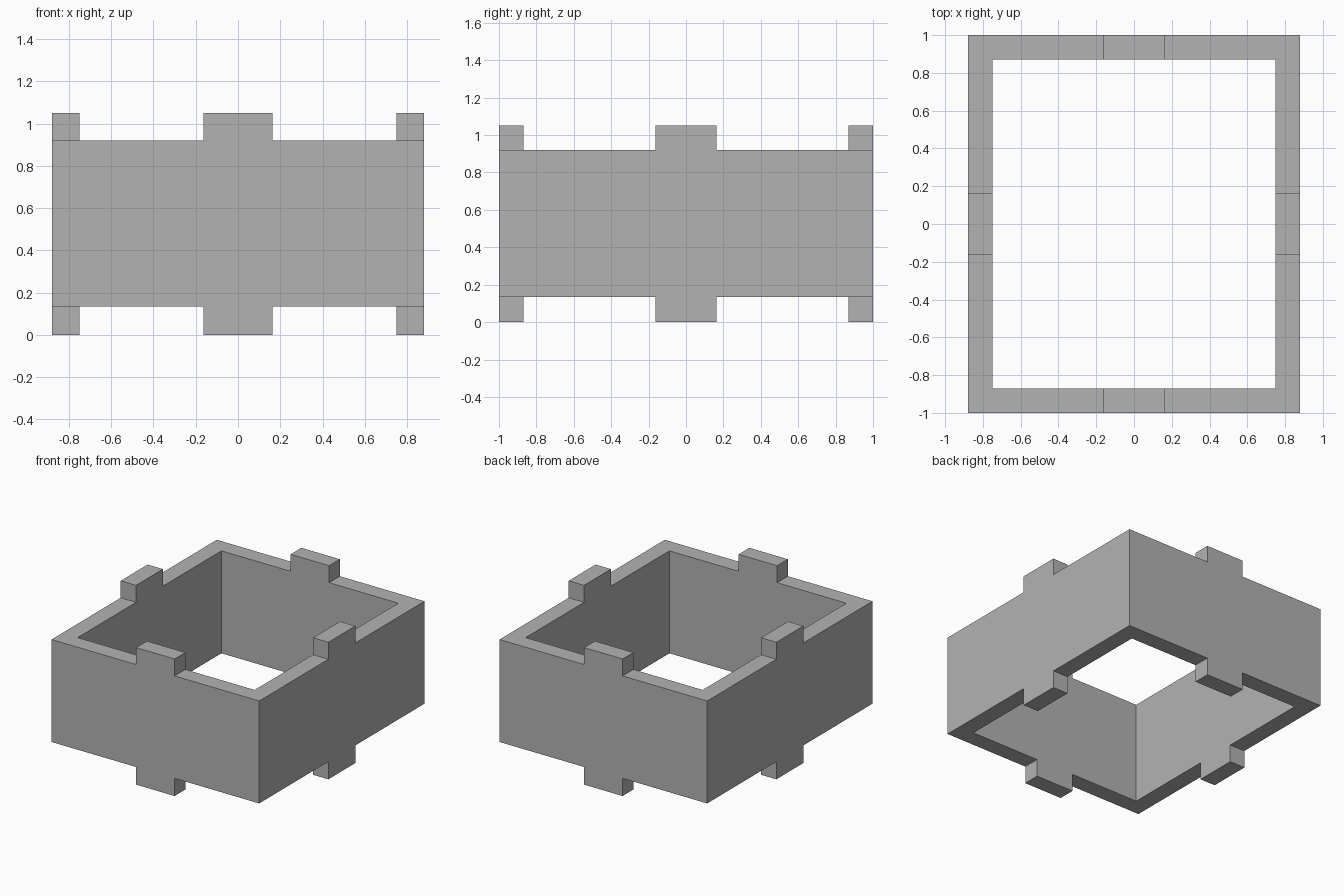
import bpy
import bmesh

HALF_X, HALF_Y = 0.88, 1.0
WALL, TAB = 0.13, 0.163
Z_FLOOR, Z_LOW, Z_HIGH, Z_TOP = 0.0, 0.135, 0.92, 1.05

cube = bpy.data.objects.get("Cube")
if cube:
    bpy.data.objects.remove(cube, do_unlink=True)

grey = bpy.data.materials.new("plain grey")
grey.use_nodes = True
colour = (0.45, 0.45, 0.45, 1)
grey.diffuse_color = colour
grey.node_tree.nodes["Principled BSDF"].inputs["Base Color"].default_value = colour


def outline(x, y):
    """Rectangle, counter-clockwise, split at the tab edges on every side."""
    half = [(-x, -y), (-TAB, -y), (TAB, -y), (x, -y), (x, -TAB), (x, TAB)]
    return half + [(-px, -py) for px, py in half]


bm = bmesh.new()


def ring(x, y, z):
    return [bm.verts.new((px, py, z)) for px, py in outline(x, y)]


# Hollow rectangular frame
inner = (HALF_X - WALL, HALF_Y - WALL)
outer_low, outer_high = (ring(HALF_X, HALF_Y, z) for z in (Z_LOW, Z_HIGH))
inner_low, inner_high = (ring(*inner, z) for z in (Z_LOW, Z_HIGH))
tabs = []
for i in range(len(outer_low)):
    j = (i + 1) % len(outer_low)
    bm.faces.new((outer_low[i], outer_low[j], outer_high[j], outer_high[i]))
    bm.faces.new((inner_low[j], inner_low[i], inner_high[i], inner_high[j]))
    top = bm.faces.new((outer_high[i], outer_high[j], inner_high[j], inner_high[i]))
    base = bm.faces.new((outer_low[j], outer_low[i], inner_low[i], inner_low[j]))
    if i % 3 == 1:
        tabs += [(top, Z_TOP), (base, Z_FLOOR)]

# Interlocking tabs at the middle of each wall, above and below
for face, height in tabs:
    raised = bmesh.ops.extrude_discrete_faces(bm, faces=[face])["faces"][0]
    for vert in raised.verts:
        vert.co.z = height

bmesh.ops.recalc_face_normals(bm, faces=bm.faces)
mesh = bpy.data.meshes.new("tabbed_frame")
bm.to_mesh(mesh)
bm.free()
mesh.materials.append(grey)
frame = bpy.data.objects.new("tabbed_frame", mesh)
bpy.context.collection.objects.link(frame)
